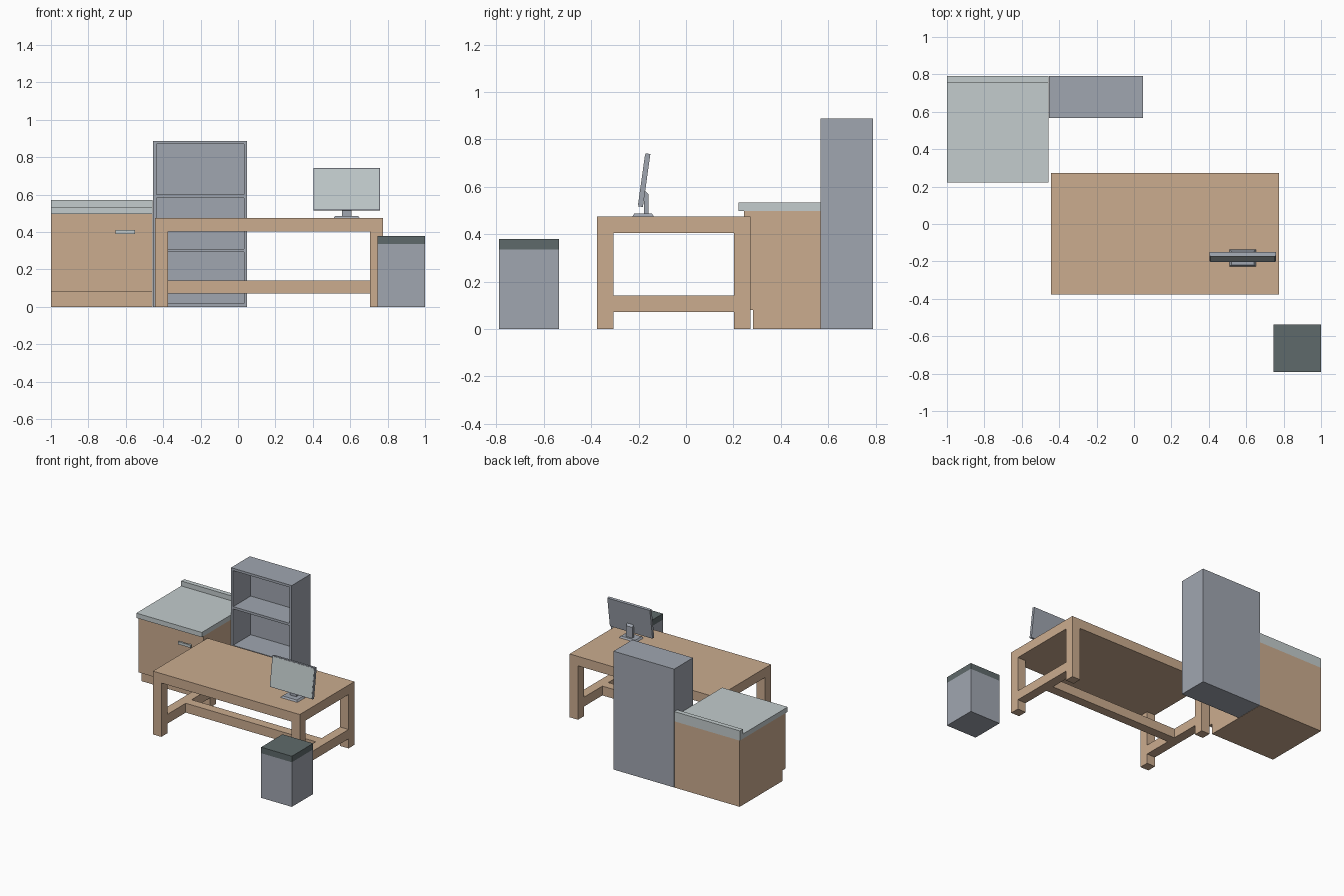
import bpy, bmesh, math
from mathutils import Matrix

if "Cube" in bpy.data.objects:
    bpy.data.objects.remove(bpy.data.objects["Cube"])


def srgb(r, g, b):
    lin = [(c / 255 / 12.92 if c < 11 else ((c / 255 + 0.055) / 1.055) ** 2.4) for c in (r, g, b)]
    return (*lin, 1)


def material(name, rgb):
    m = bpy.data.materials.new(name)
    m.diffuse_color = srgb(*rgb)
    m.use_nodes = True
    m.node_tree.nodes["Principled BSDF"].inputs["Base Color"].default_value = m.diffuse_color
    return m


WOOD = material("wood", (203, 172, 143))
GREY = material("blue_grey", (160, 166, 176))
PALE = material("pale_grey", (195, 204, 205))
DARK = material("dark_grey", (95, 106, 107))


def finish(name, bm, mat):
    bmesh.ops.recalc_face_normals(bm, faces=bm.faces)
    me = bpy.data.meshes.new(name)
    bm.to_mesh(me)
    bm.free()
    me.materials.append(mat)
    ob = bpy.data.objects.new(name, me)
    bpy.context.collection.objects.link(ob)
    return ob


def add_box(bm, x, y, z):
    """Box from (min, max) ranges."""
    vs = bmesh.ops.create_cube(bm, size=1)["verts"]
    for v in vs:
        v.co = [r[0] + (c + 0.5) * (r[1] - r[0]) for c, r in zip(v.co, (x, y, z))]
    return vs


def boxes(name, mat, *ranges):
    bm = bmesh.new()
    for r in ranges:
        add_box(bm, *r)
    return finish(name, bm, mat)


def side_profile(name, mat, points, x0, x1):
    """Extrude a (y, z) outline along x."""
    bm = bmesh.new()
    face = bm.faces.new([bm.verts.new((x0, y, z)) for y, z in points])
    ext = bmesh.ops.extrude_face_region(bm, geom=[face])["geom"]
    for v in ext:
        if isinstance(v, bmesh.types.BMVert):
            v.co.x = x1
    return finish(name, bm, mat)


# Desk: slab, four flush legs, H-shaped stretchers
X0, X1, Y0, Y1, L = -0.443, 0.776, -0.376, 0.272, 0.07
boxes("desk_top", WOOD, ((X0, X1), (Y0, Y1), (0.404, 0.475)))
for sx, xr in (("left", (X0, X0 + L)), ("right", (X1 - L, X1))):
    for sy, yr in (("front", (Y0, Y0 + L)), ("back", (Y1 - L, Y1))):
        boxes(f"desk_leg_{sy}_{sx}", WOOD, (xr, yr, (0, 0.404)))
    boxes(f"desk_side_stretcher_{sx}", WOOD, (xr, (Y0 + L, Y1 - L), (0.072, 0.142)))
YM = (Y0 + Y1) / 2
boxes("desk_long_stretcher", WOOD, ((X0 + L, X1 - L), (YM - L / 2, YM + L / 2), (0.072, 0.142)))

# Cabinet: body with toe kick, worktop, backsplash, handle
side_profile("cabinet_body", WOOD,
             [(0.282, 0), (0.79, 0), (0.79, 0.497), (0.245, 0.497), (0.245, 0.08), (0.282, 0.08)],
             -0.999, -0.457)
boxes("cabinet_worktop", PALE, ((-1, -0.456), (0.222, 0.79), (0.497, 0.533)))
boxes("cabinet_backsplash", PALE, ((-1, -0.456), (0.755, 0.79), (0.533, 0.57)))
boxes("cabinet_handle", PALE,
      ((-0.655, -0.55), (0.225, 0.235), (0.39, 0.41)),
      ((-0.645, -0.633), (0.235, 0.245), (0.393, 0.407)),
      ((-0.572, -0.56), (0.235, 0.245), (0.393, 0.407)))

# Bookcase: sides, back, shelves
BX0, BX1, BY0, BY1, T = -0.455, 0.049, 0.567, 0.79, 0.018
boxes("bookcase_side_left", GREY, ((BX0, BX0 + T), (BY0, BY1), (0, 0.888)))
boxes("bookcase_side_right", GREY, ((BX1 - T, BX1), (BY0, BY1), (0, 0.888)))
boxes("bookcase_back", GREY, ((BX0 + T, BX1 - T), (BY1 - 0.015, BY1), (0, 0.888)))
for name, z in (("bottom", 0), ("shelf_lower", 0.292), ("shelf_upper", 0.582), ("top", 0.87)):
    boxes(f"bookcase_{name}", GREY, ((BX0 + T, BX1 - T), (BY0, BY1 - 0.015), (z, z + T)))

# Monitor: tilted panel with a pale screen plate
TILT = Matrix.Translation((0.582, -0.176, 0.628)) @ Matrix.Rotation(math.radians(-8), 4, 'X')
for name, mat, w, y, h in (("monitor_casing", GREY, 0.177, (-0.01, 0.01), 0.113),
                           ("monitor_screen", PALE, 0.172, (-0.012, -0.009), 0.108)):
    ob = boxes(name, mat, ((-w, w), y, (-h, h)))
    ob.data.transform(TILT)
side_profile("monitor_neck", GREY,
             [(-0.177, 0.484), (-0.158, 0.484), (-0.158, 0.568), (-0.177, 0.587)], 0.556, 0.608)

# Monitor foot: tapered plate
bm = bmesh.new()
for v in add_box(bm, (0.511, 0.651), (-0.226, -0.136), (0.475, 0.487)):
    if v.co.z > 0.48:
        v.co.x += 0.01 if v.co.x < 0.58 else -0.01
        v.co.y += 0.008 if v.co.y < -0.18 else -0.008
finish("monitor_foot", bm, GREY)

# Bin: body and flush dark lid
boxes("bin_body", GREY, ((0.745, 1), (-0.79, -0.537), (0, 0.335)))
boxes("bin_lid", DARK, ((0.745, 1), (-0.79, -0.537), (0.335, 0.38)))
